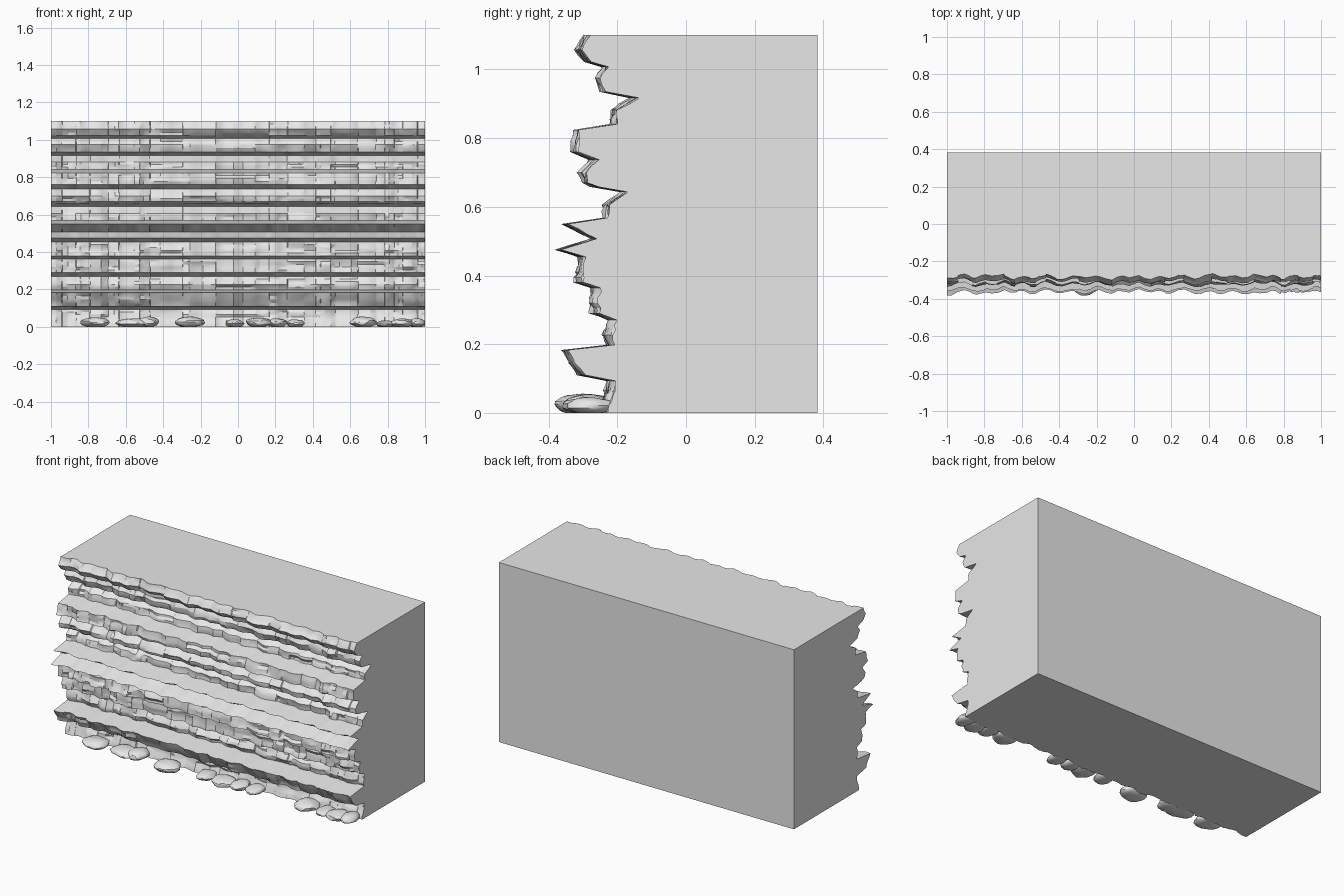
import bpy, bmesh, math, random
from mathutils import Vector, noise

if "Cube" in bpy.data.objects:
    bpy.data.objects.remove(bpy.data.objects["Cube"])

random.seed(7)

stone = bpy.data.materials.new("pale grey stone")
stone.diffuse_color = (0.8, 0.8, 0.8, 1)
stone.use_nodes = True
stone.node_tree.nodes["Principled BSDF"].inputs["Base Color"].default_value = stone.diffuse_color

# Layered cliff profile as (y, z), bottom to top
PROFILE = [(-.255, 0), (-.25, .02), (-.236, .052), (-.228, .093), (-.312, .11),
           (-.335, .145), (-.358, .183), (-.227, .198), (-.24, .227), (-.222, .27),
           (-.275, .29), (-.272, .364), (-.318, .38), (-.309, .454), (-.376, .475),
           (-.274, .507), (-.36, .55), (-.239, .568), (-.239, .606), (-.19, .643),
           (-.274, .658), (-.30, .67), (-.309, .70), (-.277, .737), (-.332, .76),
           (-.326, .824), (-.215, .841), (-.215, .882), (-.155, .917), (-.242, .935),
           (-.26, .975), (-.239, 1.007), (-.291, 1.022), (-.317, 1.057), (-.294, 1.1)]


def finish(name, bm):
    bmesh.ops.recalc_face_normals(bm, faces=bm.faces[:])
    mesh = bpy.data.meshes.new(name)
    bm.to_mesh(mesh)
    bm.free()
    mesh.materials.append(stone)
    ob = bpy.data.objects.new(name, mesh)
    bpy.context.collection.objects.link(ob)
    bpy.ops.object.select_all(action='DESELECT')
    ob.select_set(True)
    bpy.context.view_layer.objects.active = ob
    bpy.ops.object.shade_smooth_by_angle(angle=math.radians(28))
    return ob


# Rows: split tall segments into thin strata
rows = []
for (y0, z0), (y1, z1) in zip(PROFILE, PROFILE[1:]):
    n = max(1, round((z1 - z0) / .016))
    for k in range(n):
        t = k / n
        rows.append((y0 + (y1 - y0) * t, z0 + (z1 - z0) * t))
rows.append(PROFILE[-1])

# Columns: regular steps, with tight pairs where blocks crack apart
columns, block, x = [(-1.0, 0)], 0, -1.0
while x < .96:
    x += random.uniform(.022, .036)
    columns.append((x, block))
    if random.random() < .45:
        block += 1
        columns.append((x + .004, block))
columns.append((1.0, block))


def relief(x, block, row, z):
    wave = .008 * math.sin(x * 52 + 1.2 * math.sin(x * 9)) + .005 * math.sin(x * 27 + z * 2)
    rough = .008 * noise.noise(Vector((x * 14, z * 9, 3)))
    # Blocks are two strata tall and step in or out at their cracks
    chip = random.Random((block // 2) * 131 + (row // 2) * 977).uniform(-1, 1)
    fine = random.Random(block * 577 + row * 7919).uniform(-1, 1)
    return max(-.012, .011 + wave + rough + .006 * chip + .003 * fine)


# Cliff block: rough front, flat back, ends, top and base
bm = bmesh.new()
grid = [[bm.verts.new((x, y + relief(x, b, r, z), z)) for r, (y, z) in enumerate(rows)]
        for x, b in columns]
for left, right in zip(grid, grid[1:]):
    for r in range(len(rows) - 1):
        bm.faces.new((left[r], right[r], right[r + 1], left[r + 1]))
BACK = .383
lb, rb, rt, lt = [bm.verts.new((x, BACK, z)) for x, z in ((-1, 0), (1, 0), (1, 1.1), (-1, 1.1))]
bm.faces.new((lb, lt, rt, rb))
bm.faces.new([lt, lb] + grid[0])
bm.faces.new([rt, rb] + grid[-1])
bm.faces.new([col[-1] for col in grid] + [rt, lt])
bm.faces.new([col[0] for col in grid] + [rb, lb])
finish("layered_cliff", bm)

# Rounded boulders along the foot: x, half width, front edge y, height
BOULDERS = [(-.76, .08, -.355, .05), (-.56, .09, -.35, .045), (-.48, .055, -.345, .055),
            (-.26, .078, -.383, .055), (-.02, .05, -.345, .04), (.11, .07, -.36, .05),
            (.21, .05, -.345, .045), (.31, .05, -.34, .04), (.67, .07, -.355, .055),
            (.79, .05, -.345, .035), (.88, .065, -.36, .045), (.955, .045, -.345, .045)]
for i, (cx, w, front, h) in enumerate(BOULDERS):
    bm = bmesh.new()
    bmesh.ops.create_icosphere(bm, subdivisions=3, radius=1)
    for v in bm.verts:
        p = v.co * (1 + .16 * noise.noise(v.co * 1.6 + Vector((i * 5, 0, 0))))
        v.co = (min(1, cx + p.x * w), max(front, front + .068 + p.y * .068),
                max(0, h * .47 + p.z * h * .53))
    finish(f"boulder_{i + 1}", bm)
